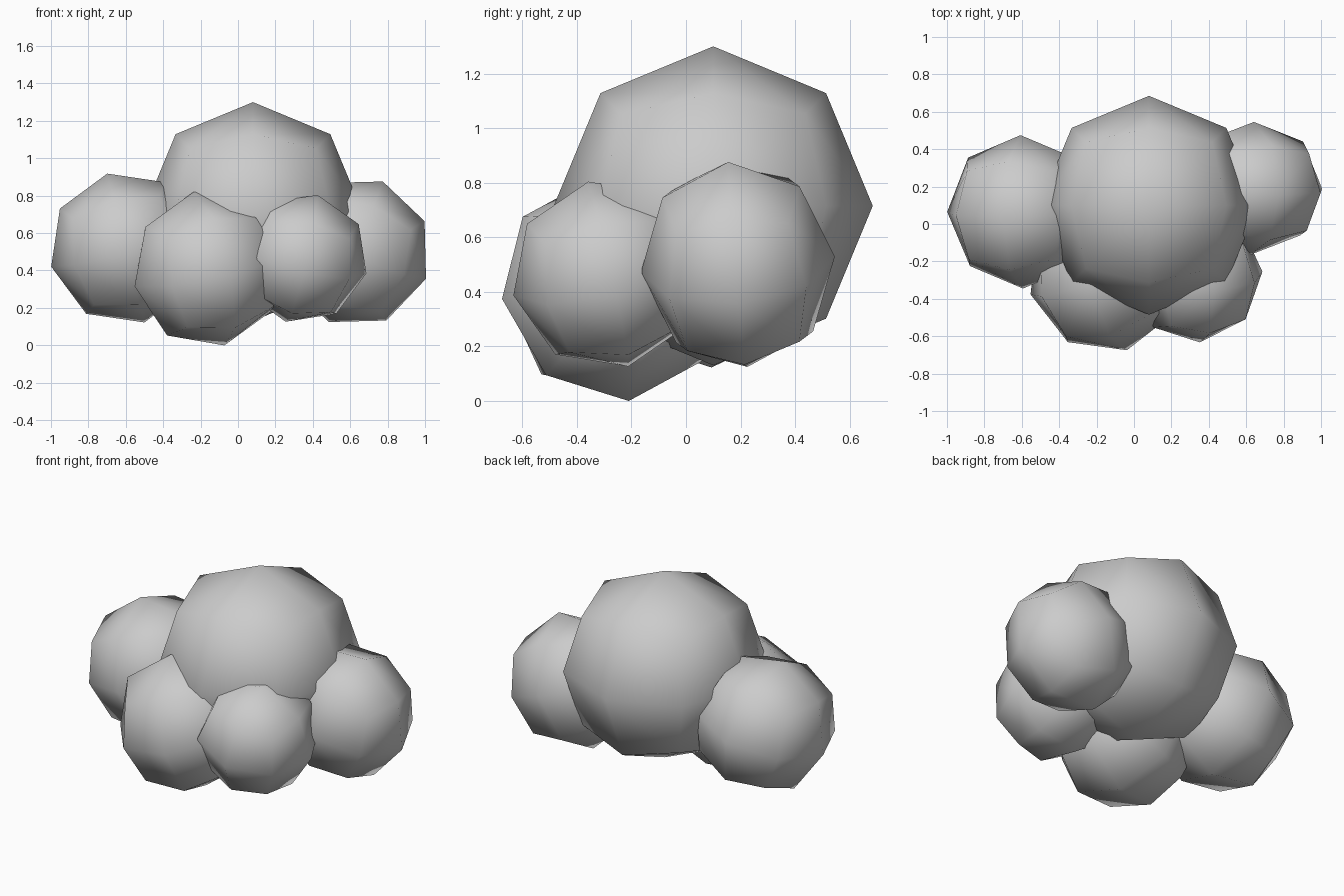
import bpy, bmesh
from math import radians
from mathutils import Euler, Matrix

if "Cube" in bpy.data.objects:
    bpy.data.objects.remove(bpy.data.objects["Cube"])


def puff(name, centre, radius, tilt=(0, 0, 0)):
    """Low-poly ball: a cube subdivided once and pushed out to a sphere."""
    bm = bmesh.new()
    bmesh.ops.create_cube(bm, size=2)
    bmesh.ops.subdivide_edges(bm, edges=bm.edges[:], cuts=1, use_grid_fill=True)
    for v in bm.verts:
        v.co.normalize()
    bmesh.ops.scale(bm, vec=radius, verts=bm.verts)
    rot = Euler([radians(a) for a in tilt]).to_matrix().to_4x4()
    bm.transform(Matrix.Translation(centre) @ rot)
    for f in bm.faces:
        f.smooth = True
    mesh = bpy.data.meshes.new(name)
    bm.to_mesh(mesh)
    bm.free()
    obj = bpy.data.objects.new(name, mesh)
    bpy.context.collection.objects.link(obj)
    return obj


# Large central ball
puff("main_puff", (0.08, 0.10, 0.715), (0.585,) * 3)
# Smaller balls around it
puff("left_puff", (-0.60, 0.065, 0.52), (0.411,) * 3, (4, -14, 0))
puff("front_puff", (-0.155, -0.27, 0.41), (0.423,) * 3, (5, -13, 15))
puff("front_right_puff", (0.34, -0.285, 0.465), (0.357,) * 3, (13, 13, 5))
puff("right_puff", (0.63, 0.19, 0.50), (0.402, 0.357, 0.404), (5, 21, 0))
